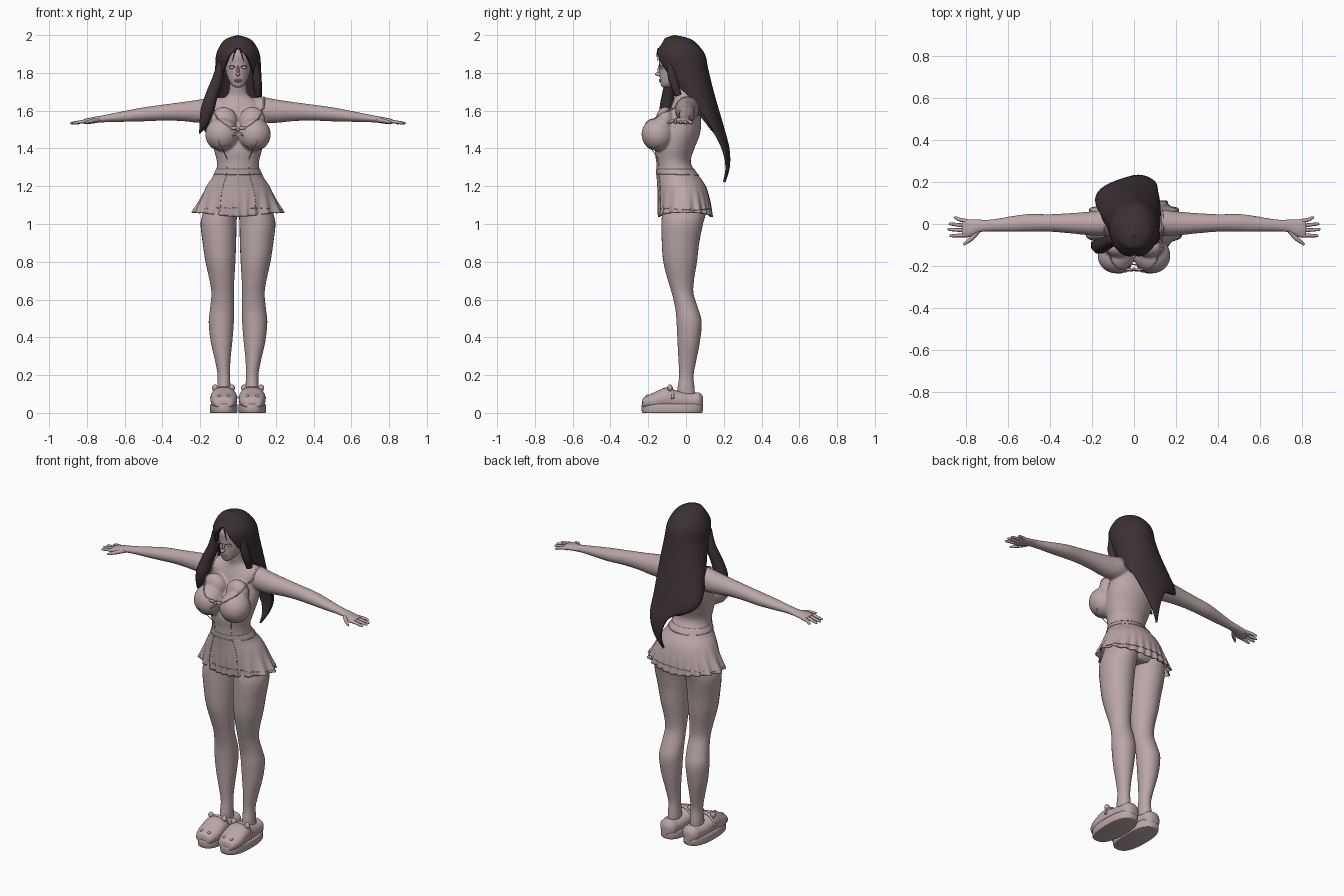
import bpy, bmesh
from math import sin, cos, pi, atan2, radians
from mathutils import Vector, Matrix
from mathutils.bvhtree import BVHTree

if "Cube" in bpy.data.objects:
    bpy.data.objects.remove(bpy.data.objects["Cube"])


def material(name, color):
    m = bpy.data.materials.new(name)
    m.use_nodes = True
    m.diffuse_color = (*color, 1)
    m.node_tree.nodes["Principled BSDF"].inputs["Base Color"].default_value = (*color, 1)
    return m


SKIN = material("dusty rose", (0.5, 0.385, 0.39))
HAIR = material("dark plum", (0.045, 0.03, 0.036))


def spline(rows, n=5):
    """Resample rows of numbers with a Catmull-Rom curve."""
    out = []
    for i in range(len(rows) - 1):
        a, b, c, d = (rows[max(0, min(len(rows) - 1, i + k))] for k in (-1, 0, 1, 2))
        for j in range(n):
            t = j / n
            out.append(tuple(
                q + t / 2 * (r - p + t * (2 * p - 5 * q + 4 * r - s + t * (3 * (q - r) + s - p)))
                for p, q, r, s in zip(a, b, c, d)))
    return out + [tuple(rows[-1])]


def loft(bm, axis, rows, sides=32, power=1.0, side=1, caps=True, n=5):
    """Rings along an axis; each row is position, then low and high bounds."""
    rings = []
    for pos, ul, uh, vl, vh in spline(rows, n):
        ring = []
        for k in range(sides):
            c, s = cos(2 * pi * k / sides), sin(2 * pi * k / sides)
            c, s = (abs(w) ** power * (1 if w > 0 else -1) for w in (c, s))
            u, v = (ul + uh + (uh - ul) * c) / 2, (vl + vh + (vh - vl) * s) / 2
            p = {"x": (pos, u, v), "y": (u, pos, v), "z": (u, v, pos)}[axis]
            ring.append(bm.verts.new((p[0] * side, p[1], p[2])))
        rings.append(ring)
    for a, b in zip(rings, rings[1:]):
        for k in range(sides):
            bm.faces.new((a[k - 1], a[k], b[k], b[k - 1]))
    if caps:
        bm.faces.new(rings[0])
        bm.faces.new(rings[-1])


def blob(bm, center, size):
    m = Matrix.Translation(center) @ Matrix.Diagonal((*size, 1))
    bmesh.ops.create_uvsphere(bm, u_segments=24, v_segments=14, radius=1, matrix=m)


def finish(bm, name, mat, **mods):
    bmesh.ops.recalc_face_normals(bm, faces=bm.faces[:])
    for f in bm.faces:
        f.smooth = True
    me = bpy.data.meshes.new(name)
    bm.to_mesh(me)
    bm.free()
    me.materials.append(mat)
    ob = bpy.data.objects.new(name, me)
    bpy.context.collection.objects.link(ob)
    for kind, settings in mods.items():
        mod = ob.modifiers.new(kind.lower(), kind)
        for key, value in settings.items():
            setattr(mod, key, value)
    bpy.context.view_layer.update()
    if not mods:
        bpy.ops.object.select_all(action="DESELECT")
        bpy.context.view_layer.objects.active = ob
        ob.select_set(True)
        bpy.ops.object.shade_smooth_by_angle(angle=radians(50))
    return ob


def tubes(name, paths, mat, snap=None):
    """Tapered tubes along x, y, z, radius rows, optionally laid on a surface."""
    cu = bpy.data.curves.new(name, "CURVE")
    cu.dimensions, cu.bevel_depth, cu.bevel_resolution, cu.use_fill_caps = "3D", 1, 2, True
    if snap:
        tree = BVHTree.FromObject(snap, bpy.context.evaluated_depsgraph_get())
    for path in paths:
        rows = spline(path, 6)
        sp = cu.splines.new("POLY")
        sp.points.add(len(rows) - 1)
        for pt, (x, y, z, r) in zip(sp.points, rows):
            co = tree.find_nearest(Vector((x, y, z)))[0] if snap else (x, y, z)
            pt.co, pt.radius = (*co, 1), r
    cu.materials.append(mat)
    ob = bpy.data.objects.new(name, cu)
    bpy.context.collection.objects.link(ob)
    bpy.ops.object.select_all(action="DESELECT")
    bpy.context.view_layer.objects.active = ob
    ob.select_set(True)
    bpy.ops.object.convert(target="MESH")
    bpy.ops.object.shade_smooth()


def both(path):
    return [[(s * x, *rest) for x, *rest in path] for s in (1, -1)]


# Torso, bust, neck and arms blended into one smooth form
bm = bmesh.new()
torso = [(1.04, .11, -.10, .08), (1.08, .155, -.12, .1), (1.14, .165, -.135, .11),
         (1.2, .155, -.145, .1), (1.27, .12, -.155, .055), (1.33, .112, -.158, .025),
         (1.4, .13, -.165, .045), (1.48, .145, -.14, .075), (1.56, .145, -.1, .08),
         (1.62, .135, -.08, .07), (1.66, .09, -.065, .05), (1.69, .052, -.062, .03),
         (1.77, .042, -.08, .025)]
loft(bm, "z", [(z, -w, w, f, b) for z, w, f, b in torso])
arm = [(.05, -.04, .06, 1.57, 1.668), (.13, -.055, .068, 1.54, 1.672),
       (.2, -.055, .06, 1.535, 1.66), (.3, -.045, .052, 1.545, 1.645),
       (.4, -.037, .047, 1.547, 1.632), (.5, -.037, .048, 1.543, 1.618),
       (.58, -.038, .038, 1.541, 1.603), (.68, -.036, .022, 1.539, 1.583),
       (.74, -.042, .022, 1.536, 1.571), (.78, -.064, .024, 1.53, 1.564),
       (.82, -.065, .022, 1.529, 1.556)]
for s in (1, -1):
    loft(bm, "x", arm, side=s)
    blob(bm, (s * .086, -.15, 1.475), (.088, .086, .088))
    blob(bm, (s * .075, -.11, 1.55), (.07, .05, .07))
body = finish(bm, "upper_body", SKIN,
              REMESH=dict(mode="VOXEL", voxel_size=.007, use_smooth_shade=True),
              SMOOTH=dict(factor=.5, iterations=7))

# Fingers and thumbs
fingers = []
for y0, tip, y1 in ((.012, .858, .03), (-.01, .882, .0), (-.032, .888, -.026), (-.053, .878, -.056)):
    fingers += both([(.79, y0, 1.544, .011), (.83, (y0 + y1) / 2, 1.541, .009),
                     (tip - .01, y1, 1.534, .007), (tip, y1, 1.533, .003)])
fingers += both([(.74, -.03, 1.55, .012), (.775, -.07, 1.545, .011), (.81, -.098, 1.536, .005)])
tubes("fingers", fingers, SKIN)

# Head with simple features
bm = bmesh.new()
head = [(1.722, .012, -.122, -.09), (1.735, .032, -.133, -.06), (1.765, .051, -.138, 0),
        (1.8, .063, -.14, .04), (1.85, .07, -.142, .07), (1.9, .072, -.143, .07),
        (1.95, .052, -.105, .045), (1.975, .02, -.06, 0)]
loft(bm, "z", [(z, -w, w, f, b) for z, w, f, b in head])
blob(bm, (0, -.143, 1.793), (.011, .021, .011))
blob(bm, (0, -.138, 1.812), (.007, .013, .028))
for z in (1.763, 1.755):
    blob(bm, (0, -.135, z), (.019, .009, .005))
for s in (1, -1):
    blob(bm, (s * .03, -.128, 1.828), (.016, .01, .008))
finish(bm, "head", SKIN)
tubes("eyelashes", both([(.013, -.143, 1.83, .001), (.03, -.142, 1.838, .002),
                         (.048, -.128, 1.833, .001)]), HAIR)

# Legs
leg = [(1.13, .02, .165, -.11, .1), (1.06, .006, .185, -.125, .105), (1, .008, .198, -.13, .09),
       (.9, .01, .187, -.128, .07), (.8, .014, .172, -.12, .058), (.7, .02, .15, -.095, .042),
       (.63, .022, .141, -.074, .04), (.55, .02, .148, -.056, .065), (.48, .022, .155, -.05, .083),
       (.38, .03, .145, -.045, .074), (.28, .04, .122, -.04, .055), (.2, .042, .108, -.036, .04),
       (.13, .04, .11, -.045, .045), (.06, .04, .11, -.05, .05)]
bm = bmesh.new()
for s in (1, -1):
    loft(bm, "z", leg, side=s)
finish(bm, "legs", SKIN)

# Flared skirt with a wavy hem
bm = bmesh.new()
skirt_rows = [(1.29, .117, -.16, .045), (1.25, .134, -.156, .072), (1.2, .166, -.152, .106),
              (1.13, .198, -.149, .127), (1.05, .238, -.143, .137)]
loft(bm, "z", [(z, -w, w, f, b) for z, w, f, b in skirt_rows], sides=176, caps=False)
for v in bm.verts:
    a = atan2(v.co.x, -v.co.y)
    w = max(0, (1.24 - v.co.z) / .19)
    ripple = 1 + .045 * w * w * cos(20 * a + sin(3 * a))
    v.co.x *= ripple
    v.co.y *= ripple
    v.co.z -= .012 * w * cos(2 * a)
skirt = finish(bm, "skirt", SKIN, SOLIDIFY=dict(thickness=.006, offset=-1))

# Dress edging, seams and stitching
neckline = [(0, -.2, 1.505, .003), (.06, -.23, 1.535, .003), (.12, -.16, 1.575, .004),
            (.135, -.08, 1.62, .005), (.138, 0, 1.69, .005), (.13, .07, 1.63, .005),
            (.1, .1, 1.585, .004), (0, .1, 1.575, .003)]
seam = [(.11, -.25, 1.44, .0018), (.08, -.2, 1.36, .0018), (.085, -.2, 1.29, .0018)]
underbust = [(.02, -.2, 1.4, .002), (.08, -.22, 1.395, .002), (.14, -.14, 1.42, .002)]
tubes("dress_trim", both(neckline) + both(seam) + both(underbust), SKIN, body)
ring = [(.25 * sin(k * pi / 30), -.16 * cos(k * pi / 30), 1.085, .002) for k in range(61)]
band = [(.13 * sin(k * pi / 16), -.05 - .12 * cos(k * pi / 16), 1.262, .0025) for k in range(33)]
panel = [(.087, -.2, 1.27, .0018), (.11, -.2, 1.18, .0018), (.13, -.2, 1.06, .0018)]
tubes("skirt_stitching", [ring, band] + both(panel), SKIN, skirt)

# Chest bow
bm = bmesh.new()
blob(bm, (0, -.216, 1.5), (.01, .009, .009))
for s in (1, -1):
    blob(bm, (s * .022, -.217, 1.508), (.02, .007, .009))
finish(bm, "bow", SKIN)
tubes("bow_tails", both([(0, -.218, 1.498, .003), (.012, -.222, 1.48, .005),
                         (.028, -.224, 1.465, .003)]), SKIN)

# Slippers with thick soles, little ears and buttons
upper = [(-.232, .05, .1, .03, .06), (-.222, .024, .126, .025, .083), (-.17, .006, .144, .02, .108),
         (-.1, .006, .144, .02, .136), (-.05, .01, .14, .02, .118), (.03, .018, .132, .02, .106),
         (.07, .026, .124, .02, .108), (.09, .05, .1, .03, .085)]
sole = [(0, .006, .144, -.228, .083), (.006, .002, .148, -.234, .088), (.04, .002, .148, -.236, .09),
        (.047, .006, .144, -.232, .086)]
bm = bmesh.new()
for s in (1, -1):
    loft(bm, "y", upper, power=.85, side=s)
    loft(bm, "z", sole, power=.8, side=s, n=2, sides=48)
    for x in (.032, .122):
        blob(bm, (s * x, -.085, .132), (.016, .014, .018))
    for x in (.05, .1):
        blob(bm, (s * x, -.205, .088), (.009, .01, .009))
finish(bm, "slippers", SKIN)
tubes("slipper_straps", both([(.008, -.07, .075, .009), (.035, -.075, .12, .009),
                              (.075, -.08, .134, .009), (.115, -.075, .12, .009),
                              (.142, -.07, .075, .009)]), SKIN)

# Long hair: columns run from the crown down to a hem that varies with direction
shape = spline([(2, 0, .004, -.06, .004), (1.985, 0, .052, -.05, .06), (1.96, 0, .085, -.038, .09),
                (1.9, 0, .115, -.03, .13), (1.82, 0, .122, -.01, .128), (1.72, -.007, .134, .03, .112),
                (1.62, -.02, .147, .07, .1), (1.5, -.03, .152, .125, .08), (1.4, .01, .11, .165, .065),
                (1.3, .02, .06, .19, .042), (1.2, 0, .01, .19, .012)], 8)
hem = spline([(-180, 1.935), (-160, 1.9), (-142, 1.82), (-128, 1.73), (-110, 1.62), (-85, 1.5),
              (-50, 1.45), (-22, 1.42), (-5, 1.26), (15, 1.22), (40, 1.28), (65, 1.44),
              (90, 1.58), (110, 1.68), (128, 1.73), (142, 1.82), (160, 1.9), (180, 1.935)], 6)


def shape_at(z):
    for a, b in zip(shape, shape[1:]):
        if b[0] <= z:
            t = (a[0] - z) / max(a[0] - b[0], 1e-6)
            return [p + (q - p) * t for p, q in zip(a, b)]
    return shape[-1]


bm = bmesh.new()
columns = []
for angle, bottom in hem[:-1]:
    a, column = radians(angle), []
    for i in range(37):
        z = 2 - (2 - bottom) * (i / 36) ** 1.7
        _, cx, rx, cy, ry = shape_at(z)
        part = 1 - .03 * max(0, -cos(a)) ** 40
        column.append(bm.verts.new((cx + rx * sin(a), cy + ry * cos(a) * part, z)))
    columns.append(column)
for k, b in enumerate(columns):
    for i in range(36):
        bm.faces.new((columns[k - 1][i], b[i], b[i + 1], columns[k - 1][i + 1]))
bmesh.ops.remove_doubles(bm, verts=bm.verts[:], dist=.0005)
finish(bm, "long_hair", HAIR, SOLIDIFY=dict(thickness=.014, offset=-1))

# Front lock over one shoulder and wisps on the brow
lock = [(-.09, -.085, 1.86, .02), (-.108, -.08, 1.77, .03), (-.14, -.095, 1.68, .035),
        (-.163, -.105, 1.6, .038), (-.182, -.105, 1.53, .024), (-.203, -.085, 1.48, .003)]
side_lock = [(.085, -.085, 1.86, .018), (.1, -.07, 1.77, .024), (.105, -.04, 1.68, .018)]
wisp = [(.008, -.147, 1.93, .004), (.022, -.153, 1.895, .003), (.03, -.15, 1.86, .001)]
tubes("hair_locks", [lock, side_lock] + both(wisp), HAIR)
